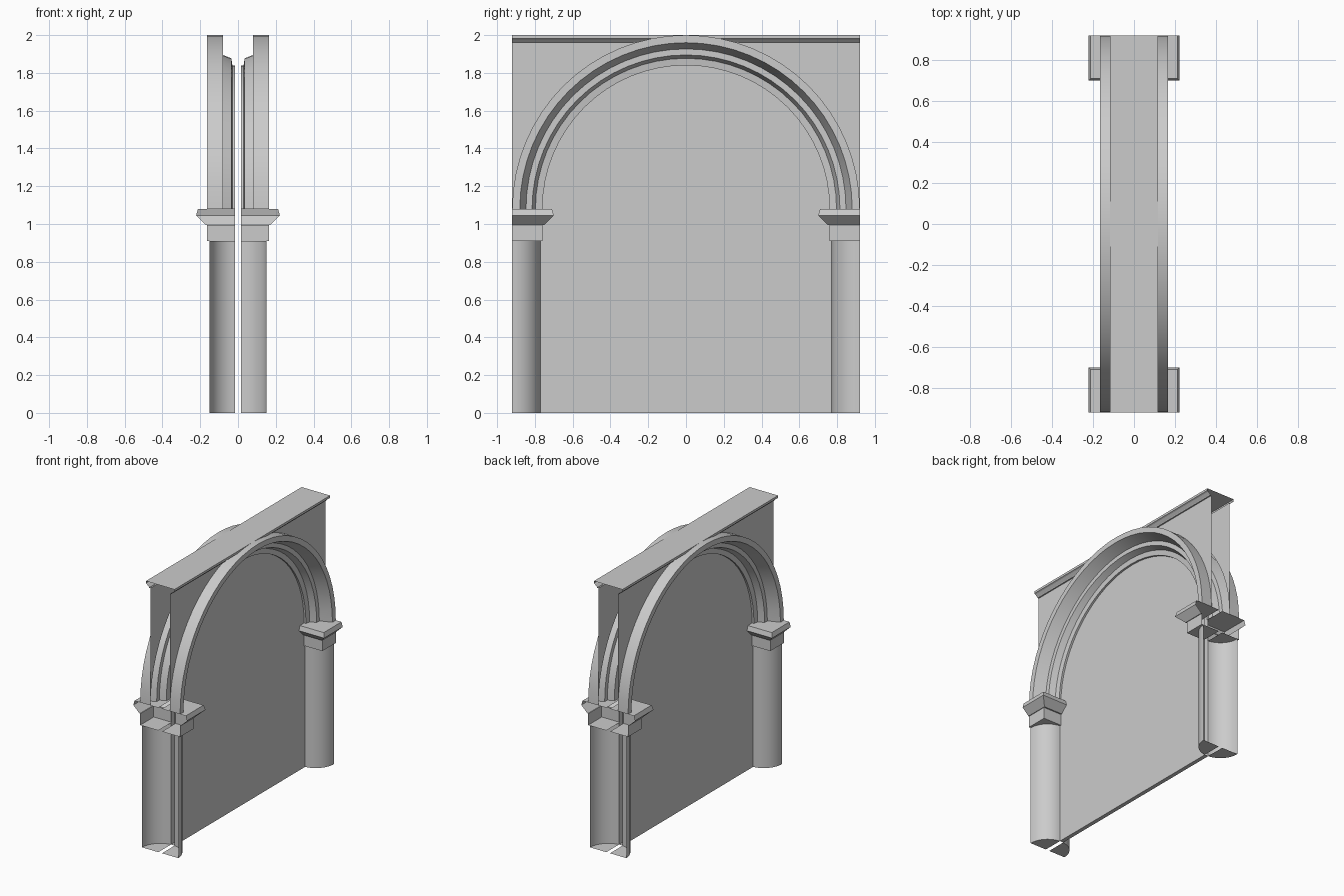
import bpy, bmesh
from math import pi, sin, cos, asin

if "Cube" in bpy.data.objects:
    bpy.data.objects.remove(bpy.data.objects["Cube"])

Y = 0.92          # half length of the wall
SPRING = 1.08     # arch spring height
PX, WX = 0.015, 0.08   # recessed panel / spandrel wall planes
N = 32            # arch segments


def make(name, grids=(), faces=(), mirror=(True, False), smooth=False):
    """Skin grids of points (list of rows) and single polygons, then mirror."""
    bm = bmesh.new()
    for rows in grids:
        vs = [[bm.verts.new(p) for p in row] for row in rows]
        for a, b in zip(vs, vs[1:]):
            for i in range(len(a) - 1):
                bm.faces.new((a[i], a[i + 1], b[i + 1], b[i]))
    for poly in faces:
        bm.faces.new([bm.verts.new(p) for p in poly])
    bmesh.ops.remove_doubles(bm, verts=bm.verts, dist=1e-5)
    bmesh.ops.recalc_face_normals(bm, faces=bm.faces)
    me = bpy.data.meshes.new(name)
    bm.to_mesh(me)
    bm.free()
    ob = bpy.data.objects.new(name, me)
    bpy.context.collection.objects.link(ob)
    bpy.ops.object.select_all(action='DESELECT')
    ob.select_set(True)
    bpy.context.view_layer.objects.active = ob
    if smooth:
        bpy.ops.object.shade_smooth_by_angle(angle=0.45)
    m = ob.modifiers.new("mirror", 'MIRROR')
    m.use_axis = (mirror[0], mirror[1], False)
    m.merge_threshold = 1e-4
    return ob


def arc(r, x):
    return [(x, -r * cos(pi * i / N), SPRING + r * sin(pi * i / N)) for i in range(N + 1)]


# moulded arch: stepped profile swept round the half circle (open at the back)
profile = [(WX, 0.92), (0.165, 0.92), (0.165, 0.88), (WX, 0.847), (WX, 0.815),
           (0.035, 0.797), (0.03, 0.76), (PX, 0.76)]
make("arch_moulding", [[arc(r, x) for x, r in profile]], smooth=True)

# recessed panel filling the opening
panel = [(PX, -0.77, 0), (PX, -0.77, SPRING)] + arc(0.76, PX) + \
        [(PX, 0.77, SPRING), (PX, 0.77, 0)]
base = [(0, -0.77, 0), (PX, -0.77, 0), (PX, 0.77, 0), (0, 0.77, 0)]
make("panel", faces=[panel, base])

# spandrel walls above the arch
a = arc(0.92, WX)
top = [(WX, p[1], 1.957) for p in a]
low = [(WX, p[1], min(p[2], 1.957)) for p in a]
make("spandrel_wall", [[low, top]])

# cornice along the top, hollow and open at its ends
corn = [(0, 2.0), (0.118, 2.0), (0.118, 1.983), (0.108, 1.978), (0.092, 1.962),
        (0.09, 1.957), (WX, 1.957)]
make("cornice", [[[(x, y, z) for x, z in corn] for y in (-Y, Y)]])

# corner columns: quarter-round shafts, open at the outer end, with a floor
R = 0.15
t0 = asin(PX / R)
quarter = [(R * sin(t0 + (pi / 2 - t0) * i / 12), Y - R * cos(t0 + (pi / 2 - t0) * i / 12))
           for i in range(13)]
make("column_shaft", [[[(x, y, z) for x, y in quarter] for z in (0, 0.91)]],
     [[(x, y, 0) for x, y in quarter] + [(PX, Y, 0)]], (True, True), True)

# capitals: square neck, flared underside and bevelled abacus
rings = [(0.165, 0.76, 0.91), (0.165, 0.76, 0.995), (0.17, 0.75, 0.995),
         (0.222, 0.70, 1.045), (0.212, 0.71, SPRING)]
rows = [[(PX, y, z), (x, y, z), (x, Y, z)] for x, y, z in rings]
make("capital", [rows], [rows[0] + [(PX, Y, 0.91)], rows[-1] + [(PX, Y, SPRING)]],
     (True, True))
